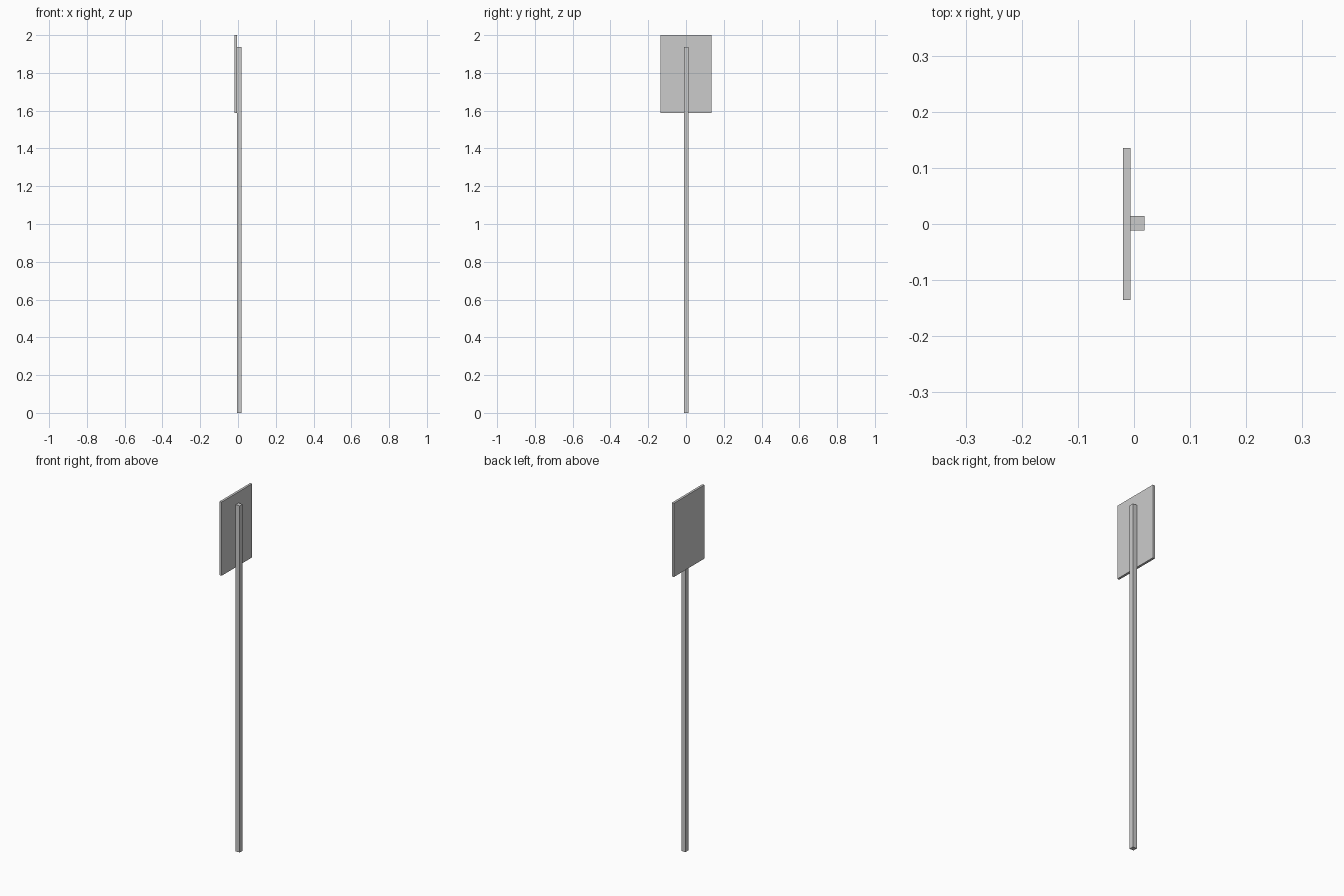
import bpy

if "Cube" in bpy.data.objects:
    bpy.data.objects.remove(bpy.data.objects["Cube"])


def box(name, lo, hi):
    """Axis-aligned box between two corners."""
    bpy.ops.mesh.primitive_cube_add(size=1, location=[(a + b) / 2 for a, b in zip(lo, hi)])
    obj = bpy.context.object
    obj.name = name
    obj.scale = [b - a for a, b in zip(lo, hi)]
    bpy.ops.object.transform_apply(location=False, rotation=False, scale=True)
    return obj


# Square post standing on the ground
box("post", (-0.0065, -0.0115, 0), (0.0188, 0.0142, 1.938))

# Flat sign board fixed to the -x side of the post
box("sign_board", (-0.0195, -0.135, 1.588), (-0.0065, 0.135, 2.0))
